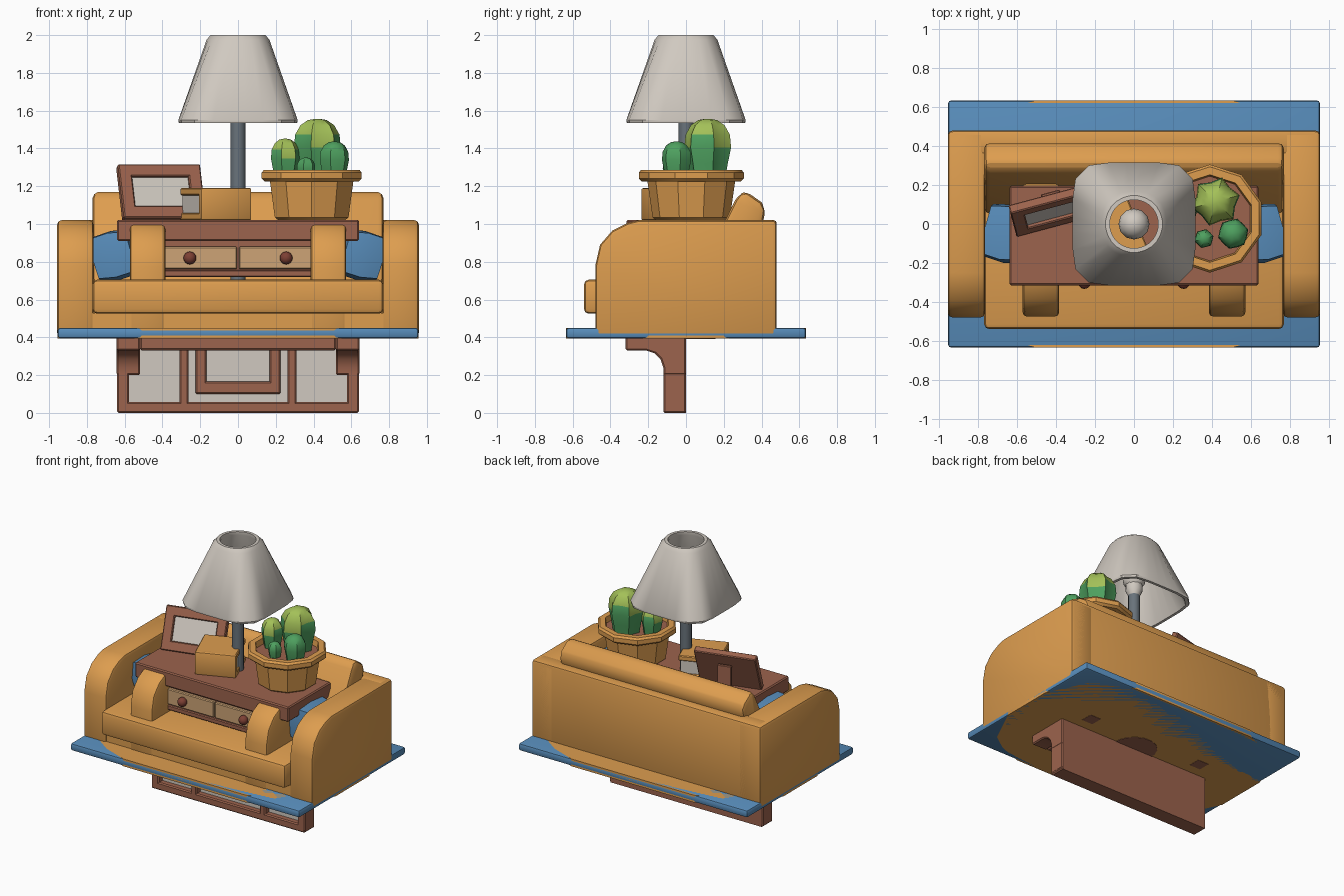
import bpy, bmesh, math
from mathutils import Matrix, Vector

if "Cube" in bpy.data.objects:
    bpy.data.objects.remove(bpy.data.objects["Cube"])


def material(name, r, g, b):
    m = bpy.data.materials.new(name)
    m.diffuse_color = [(c / 255 / 12.92 if c < 11 else ((c / 255 + 0.055) / 1.055) ** 2.4) for c in (r, g, b)] + [1]
    m.use_nodes = True
    m.node_tree.nodes["Principled BSDF"].inputs["Base Color"].default_value = m.diffuse_color
    return m


ORANGE = material("orange", 221, 157, 79)
BROWN = material("brown wood", 156, 99, 77)
BLUE = material("blue fabric", 88, 141, 187)
CREAM = material("cream", 208, 201, 192)
TAN = material("tan wood", 205, 164, 118)
GREY = material("grey metal", 105, 115, 123)
GREEN = material("green", 78, 160, 95)
LIME = material("lime", 163, 192, 88)
KNOB = material("dark red wood", 125, 64, 52)


def finish(bm, name, mats, bevel=0.0, segs=2, matrix=None):
    bmesh.ops.recalc_face_normals(bm, faces=bm.faces)
    if bevel:
        edges = [e for e in bm.edges if e.calc_face_angle(0) > 0.6]
        bmesh.ops.bevel(bm, geom=edges, offset=bevel, segments=segs, affect='EDGES', profile=0.5)
    if matrix:
        bm.transform(matrix)
    me = bpy.data.meshes.new(name)
    bm.to_mesh(me)
    bm.free()
    ob = bpy.data.objects.new(name, me)
    bpy.context.collection.objects.link(ob)
    for m in mats:
        me.materials.append(m)
    bpy.ops.object.select_all(action='DESELECT')
    ob.select_set(True)
    bpy.context.view_layer.objects.active = ob
    bpy.ops.object.shade_smooth_by_angle(angle=math.radians(32))
    return ob


def box(name, x, y, z, mat, bevel=0.0, segs=2, matrix=None):
    bm = bmesh.new()
    bmesh.ops.create_cube(bm, size=1)
    for v in bm.verts:
        v.co = [(a + b) / 2 + c * (b - a) for c, (a, b) in zip(v.co, (x, y, z))]
    return finish(bm, name, [mat], bevel, segs, matrix)


def prism(name, pts, x0, x1, mat, bevel=0.0, axis='X', segs=2):
    """Extrude a (y, z) profile along x, or an (x, y) outline along z."""
    def at(p, t):
        return (t, *p) if axis == 'X' else (*p, t)
    bm = bmesh.new()
    a = [bm.verts.new(at(p, x0)) for p in pts]
    b = [bm.verts.new(at(p, x1)) for p in pts]
    bm.faces.new(a)
    bm.faces.new(b)
    for i in range(len(pts)):
        j = (i + 1) % len(pts)
        bm.faces.new((a[i], a[j], b[j], b[i]))
    return finish(bm, name, [mat], bevel, segs)


def lathe(name, rings, sides, centre, mats, rib=1.0, power=None, wrap=False, tip=None):
    """Loft (radius, z) rings; rib pulls in every second column, power squares rings off."""
    bm = bmesh.new()
    loops = []
    for k, (r, z) in enumerate(rings):
        loop = []
        for i in range(sides):
            t = 2 * math.pi * (i + 0.5) / sides
            c, s, q = math.cos(t), math.sin(t), r
            if i % 2:
                q *= rib
            if power:
                q /= (abs(c) ** power[k] + abs(s) ** power[k]) ** (1 / power[k])
            loop.append(bm.verts.new((centre[0] + q * c, centre[1] + q * s, z)))
        loops.append(loop)
    for a, b in zip(loops, loops[1:] + (loops[:1] if wrap else [])):
        for i in range(sides):
            j = (i + 1) % sides
            bm.faces.new((a[i], a[j], b[j], b[i]))
    if not wrap:
        bm.faces.new(loops[0])
        bm.faces.new(loops[-1])
    if tip:  # upper faces take the second colour with a zigzag border
        bm.faces.ensure_lookup_table()
        for n, f in enumerate(bm.faces):
            if f.calc_center_median().z > tip + (0.03 if (n // 2) % 2 else -0.03):
                f.material_index = 1
    return finish(bm, name, mats)


# Rugs: a rectangular one and a rounded one lying together
box("rectangular_rug", (-0.955, 0.955), (-0.635, 0.635), (0.395, 0.45), BLUE, 0.014)
quarter = [(0.955, 0.2), (0.82, 0.48), (0.7, 0.565), (0.51, 0.635)]
outline = (quarter + [(-x, y) for x, y in reversed(quarter)] + [(-x, -y) for x, y in quarter]
           + [(x, -y) for x, y in reversed(quarter)])
prism("rounded_rug", outline, 0.395, 0.45, ORANGE, axis='Z')

# Sofa, with the narrower armchair inside it
arm = [(-0.48, 0.402), (-0.48, 0.78), (-0.455, 0.89), (-0.39, 0.965), (-0.31, 1.005),
       (-0.25, 1.02), (0.48, 1.02), (0.48, 0.402)]
for side, s in (("left", -1), ("right", 1)):
    prism(side + "_sofa_arm", arm, s * 0.765, s * 0.957, ORANGE, 0.022)
    prism(side + "_armchair_arm", [(y * 0.99, z - 0.006) for y, z in arm], s * 0.385, s * 0.572, ORANGE, 0.02)
box("sofa_back", (-0.94, 0.94), (0.36, 0.48), (0.402, 1.02), ORANGE, 0.015)
box("sofa_base", (-0.78, 0.78), (-0.47, 0.40), (0.402, 0.53), ORANGE)
box("seat_cushion", (-0.77, 0.77), (-0.54, 0.38), (0.525, 0.705), ORANGE, 0.025)
prism("back_cushion", [(0.04, 0.68), (0.26, 1.125), (0.285, 1.16), (0.32, 1.172), (0.40, 1.115),
                       (0.42, 1.075), (0.41, 1.02), (0.25, 0.68)], -0.77, 0.77, ORANGE, 0.03)

# Pillows leaning between the sofa arms and the desk
for side, s in (("left", -1), ("right", 1)):
    bm = bmesh.new()
    bmesh.ops.create_cube(bm, size=1)
    bmesh.ops.subdivide_edges(bm, edges=bm.edges, cuts=1, use_grid_fill=True)
    for v in bm.verts:
        mid = sum(abs(c) < 0.1 for c in v.co)
        v.co *= {0: 0.86, 1: 0.95, 2: 1.05}.get(mid, 1)
    m = (Matrix.Translation((s * 0.645, -0.05, 0.835)) @ Matrix.Rotation(s * 0.18, 4, 'Z')
         @ Matrix.Rotation(s * 0.2, 4, 'Y') @ Matrix.Diagonal((0.22, 0.29, 0.25, 1)))
    finish(bm, side + "_pillow", [BLUE], matrix=m)

# Desk with two drawers
box("desk_top", (-0.64, 0.64), (-0.315, 0.195), (0.91, 1.022), BROWN, 0.008, 1)
box("desk_body", (-0.56, 0.56), (-0.26, 0.16), (0.72, 0.92), BROWN)
box("desk_rail", (-0.56, 0.56), (-0.285, -0.25), (0.72, 0.757), BROWN, 0.006, 1)
for side, s in (("left", -1), ("right", 1)):
    x = sorted((s * 0.004, s * 0.42))
    box(side + "_drawer", x, (-0.285, -0.25), (0.762, 0.88), TAN, 0.006, 1)
    bm = bmesh.new()
    bmesh.ops.create_uvsphere(bm, u_segments=12, v_segments=8, radius=0.034)
    finish(bm, side + "_drawer_knob", [KNOB], matrix=Matrix.Translation((s * 0.255, -0.30, 0.82)))
    for row, y in (("front", -0.24), ("back", 0.12)):
        box(f"{side}_{row}_desk_leg", (s * 0.48 - 0.045, s * 0.48 + 0.045), (y - 0.045, y + 0.045),
            (0.393, 0.75), BROWN)

# Panelled unit under the rug: backboard, ledge, end brackets and glazing
box("unit_backboard", (-0.63, 0.63), (-0.06, 0), (0, 0.40), BROWN)
box("unit_glass", (-0.60, 0.60), (-0.075, -0.05), (0.04, 0.36), CREAM)
box("unit_bottom_rail", (-0.64, 0.64), (-0.12, 0), (0, 0.057), BROWN, 0.008, 1)
box("unit_ledge", (-0.52, 0.52), (-0.315, 0), (0.33, 0.43), BROWN, 0.01, 1)
bracket = [(-0.32, 0.43), (-0.32, 0.33), (-0.21, 0.33), (-0.165, 0.315), (-0.135, 0.285),
           (-0.12, 0.24), (-0.12, 0.2), (0, 0.2), (0, 0.43)]
for side, s in (("left", -1), ("right", 1)):
    prism(side + "_unit_bracket", bracket, s * 0.518, s * 0.642, BROWN, 0.008, segs=1)
    for part, a, b in (("stile", 0.578, 0.641), ("mullion", 0.262, 0.31)):
        box(f"{side}_unit_{part}", sorted((s * a, s * b)), (-0.12, 0), (0.01, 0.40), BROWN, 0.008, 1)
    box(side + "_inner_frame_post", sorted((s * 0.168, s * 0.225)), (-0.11, -0.05), (0.1, 0.36), BROWN, 0.007, 1)
box("inner_frame_rail", (-0.225, 0.225), (-0.11, -0.05), (0.1, 0.165), BROWN, 0.007, 1)

# Floor lamp
lathe("lamp_base", [(0.16, 0.392), (0.16, 0.44), (0.05, 0.46)], 16, (0, 0), [BROWN])
lathe("lamp_pole", [(0.04, 0.42), (0.04, 1.62)], 12, (0, 0), [GREY])
lathe("lamp_socket", [(0.04, 1.6), (0.06, 1.64), (0.06, 1.68)], 12, (0, 0), [CREAM])
bm = bmesh.new()
bmesh.ops.create_uvsphere(bm, u_segments=12, v_segments=8, radius=0.08)
finish(bm, "lamp_bulb", [CREAM], matrix=Matrix.Translation((0, 0, 1.73)))
lathe("lamp_shade", [(0.313, 1.535), (0.316, 1.55), (0.167, 1.975), (0.147, 2.0), (0.125, 2.0),
                     (0.125, 1.975), (0.293, 1.535)], 24, (0, 0), [CREAM],
      power=[5, 5, 2.4, 2, 2, 2, 5], wrap=True)

# Thick book lying on the desk
turn = Matrix.Translation((-0.195, -0.24, 1.02)) @ Matrix.Rotation(math.radians(22), 4, 'Z')
box("book_pages", (0.012, 0.278), (0.03, 0.29), (0.03, 0.14), CREAM, matrix=turn)
box("book_bottom_cover", (0, 0.29), (0.01, 0.30), (0, 0.038), ORANGE, 0.006, 1, turn)
box("book_top_cover", (0, 0.29), (0.01, 0.30), (0.132, 0.17), ORANGE, 0.006, 1, turn)
box("book_spine", (0, 0.29), (0, 0.04), (0, 0.17), ORANGE, 0.01, 2, turn)

# Picture frame leaning back on a prop
stand = Matrix.Translation((-0.385, -0.01, 1.035)) @ Matrix.Rotation(math.radians(15), 4, 'Z')
lean = stand @ Matrix.Rotation(math.radians(-24), 4, 'X')
for name, x, z in (("bottom", (-0.225, 0.225), (0, 0.07)), ("top", (-0.225, 0.225), (0.24, 0.31)),
                   ("left", (-0.225, -0.155), (0, 0.31)), ("right", (0.155, 0.225), (0, 0.31))):
    box("picture_frame_" + name, x, (0, 0.05), z, BROWN, 0.006, 1, lean)
box("picture_frame_back", (-0.2, 0.2), (0.03, 0.05), (0.02, 0.29), BROWN, matrix=lean)
box("picture", (-0.16, 0.16), (0.02, 0.032), (0.06, 0.25), CREAM, matrix=lean)
box("picture_frame_prop", (-0.05, 0.05), (0.155, 0.18), (-0.012, 0.19), BROWN, 0.004, 1, stand)

# Potted cacti
POT = (0.39, 0.028)
lathe("plant_pot", [(0.185, 1.02), (0.205, 1.035), (0.232, 1.225), (0.262, 1.225), (0.278, 1.24), (0.278, 1.272),
                    (0.266, 1.287), (0.225, 1.287), (0.215, 1.23)], 10, POT, [ORANGE])
lathe("soil", [(0.215, 1.22), (0.218, 1.245)], 10, POT, [BROWN])
shape = [(0.72, 0), (0.86, 0.3), (1, 0.55), (0.95, 0.75), (0.72, 0.9), (0.4, 0.98), (0.08, 1)]
for name, x, y, r, top, sides, rib, tip in (
        ("tall_cactus", 0.42, 0.115, 0.128, 1.557, 12, 0.8, 1.43),
        ("left_cactus", 0.25, 0.05, 0.078, 1.452, 12, 0.86, 1.36),
        ("right_cactus", 0.51, -0.05, 0.08, 1.437, 12, 0.9, None),
        ("small_cactus", 0.36, -0.075, 0.05, 1.352, 12, 0.88, None)):
    lathe(name, [(r * a, 1.22 + (top - 1.22) * b) for a, b in shape], sides, (x, y), [GREEN, LIME] if tip else [GREEN],
          rib=rib, tip=tip)
